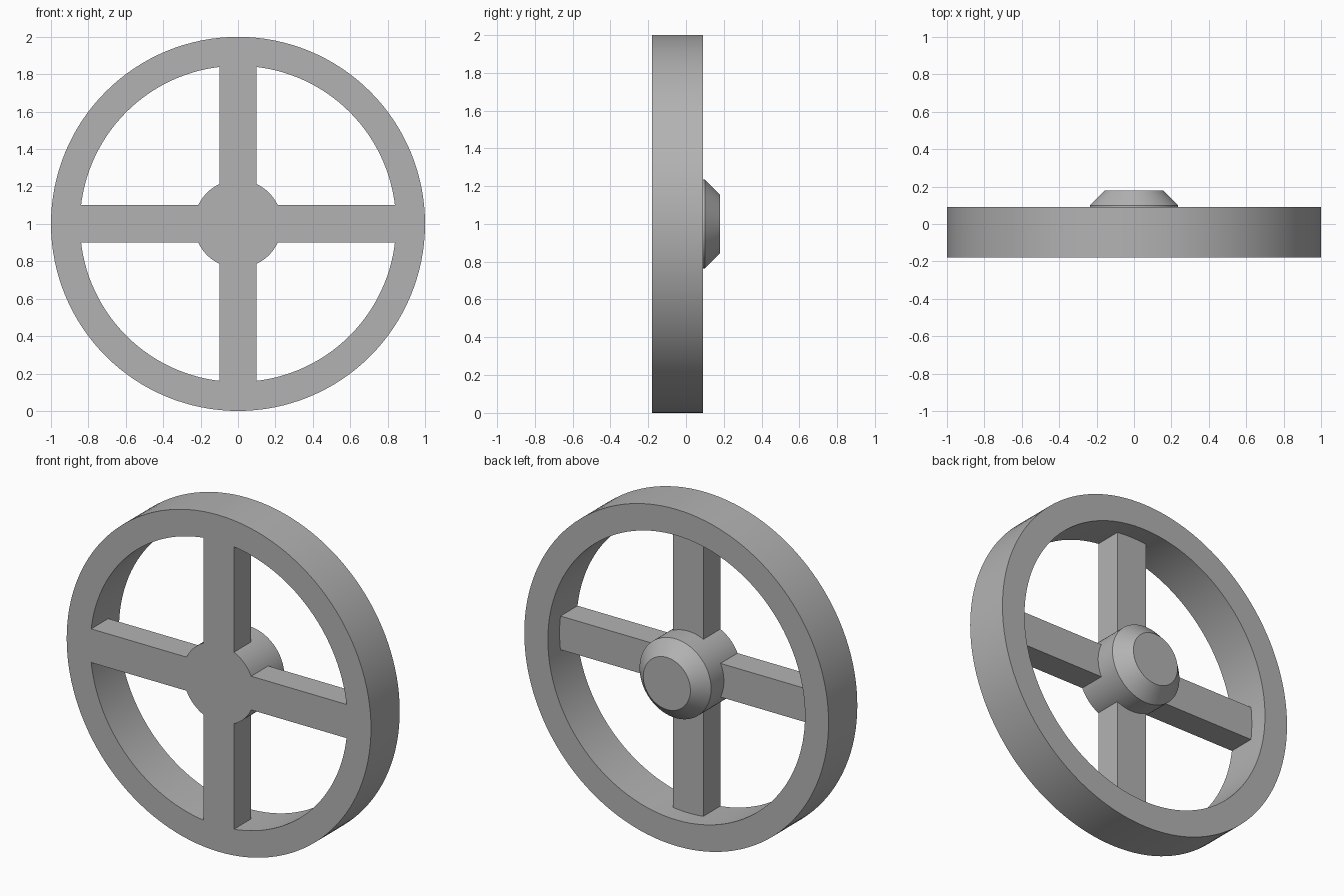
import bpy, bmesh, math
from mathutils import Matrix, Vector

FRONT, BACK, SPOKE_BACK = -0.18, 0.09, -0.02
CENTRE = Vector((0, 0, 1))

cube = bpy.data.objects.get("Cube")
if cube:
    bpy.data.objects.remove(cube, do_unlink=True)

grey = bpy.data.materials.new("plain grey")
grey.use_nodes = True
colour = (0.45, 0.45, 0.45, 1)
grey.diffuse_color = colour
grey.node_tree.nodes["Principled BSDF"].inputs["Base Color"].default_value = colour


def finish(name, bm):
    bmesh.ops.remove_doubles(bm, verts=bm.verts, dist=1e-5)
    bmesh.ops.recalc_face_normals(bm, faces=bm.faces)
    mesh = bpy.data.meshes.new(name)
    bm.to_mesh(mesh)
    bm.free()
    mesh.materials.append(grey)
    obj = bpy.data.objects.new(name, mesh)
    bpy.context.collection.objects.link(obj)
    return obj


def turned(name, profile, closed=False, steps=128):
    """Revolve (radius, y) points about the axle."""
    bm = bmesh.new()
    verts = [bm.verts.new(CENTRE + Vector((r, y, 0))) for r, y in profile]
    edges = [bm.edges.new(pair) for pair in zip(verts, verts[1:])]
    if closed:
        edges.append(bm.edges.new((verts[-1], verts[0])))
    bmesh.ops.spin(bm, geom=verts + edges, cent=CENTRE, axis=(0, 1, 0),
                   angle=math.tau, steps=steps, use_merge=True)
    if not closed:
        # Cap the two open ends with flat discs
        bmesh.ops.remove_doubles(bm, verts=bm.verts, dist=1e-5)
        rings = [e for e in bm.edges if e.is_boundary]
        bmesh.ops.holes_fill(bm, edges=rings, sides=0)
    return finish(name, bm)


def bar(name, size_x, size_z):
    bm = bmesh.new()
    place = Matrix.Translation((0, (FRONT + SPOKE_BACK) / 2, 1))
    scale = Matrix.Diagonal((size_x, SPOKE_BACK - FRONT, size_z, 1))
    bmesh.ops.create_cube(bm, size=1, matrix=place @ scale)
    return finish(name, bm)


# Rim, hub with bevelled rear cap, and crossing spokes
wheel = turned("spoked_wheel", [(1, FRONT), (1, BACK), (0.845, BACK), (0.845, FRONT)], closed=True)
hub = turned("hub", [(0.235, FRONT), (0.235, 0.1), (0.155, 0.18)])
upright = bar("upright_spokes", 0.2, 1.84)
level = bar("level_spokes", 1.84, 0.2)

# Weld the parts so their front faces are flush
bpy.context.view_layer.objects.active = wheel
for part in (upright, level, hub):
    union = wheel.modifiers.new("weld", 'BOOLEAN')
    union.operation = 'UNION'
    union.solver = 'EXACT'
    union.object = part
    bpy.ops.object.modifier_apply(modifier=union.name)
    bpy.data.objects.remove(part, do_unlink=True)

bpy.ops.object.select_all(action='DESELECT')
wheel.select_set(True)
bpy.ops.object.shade_smooth_by_angle(angle=math.radians(30))
